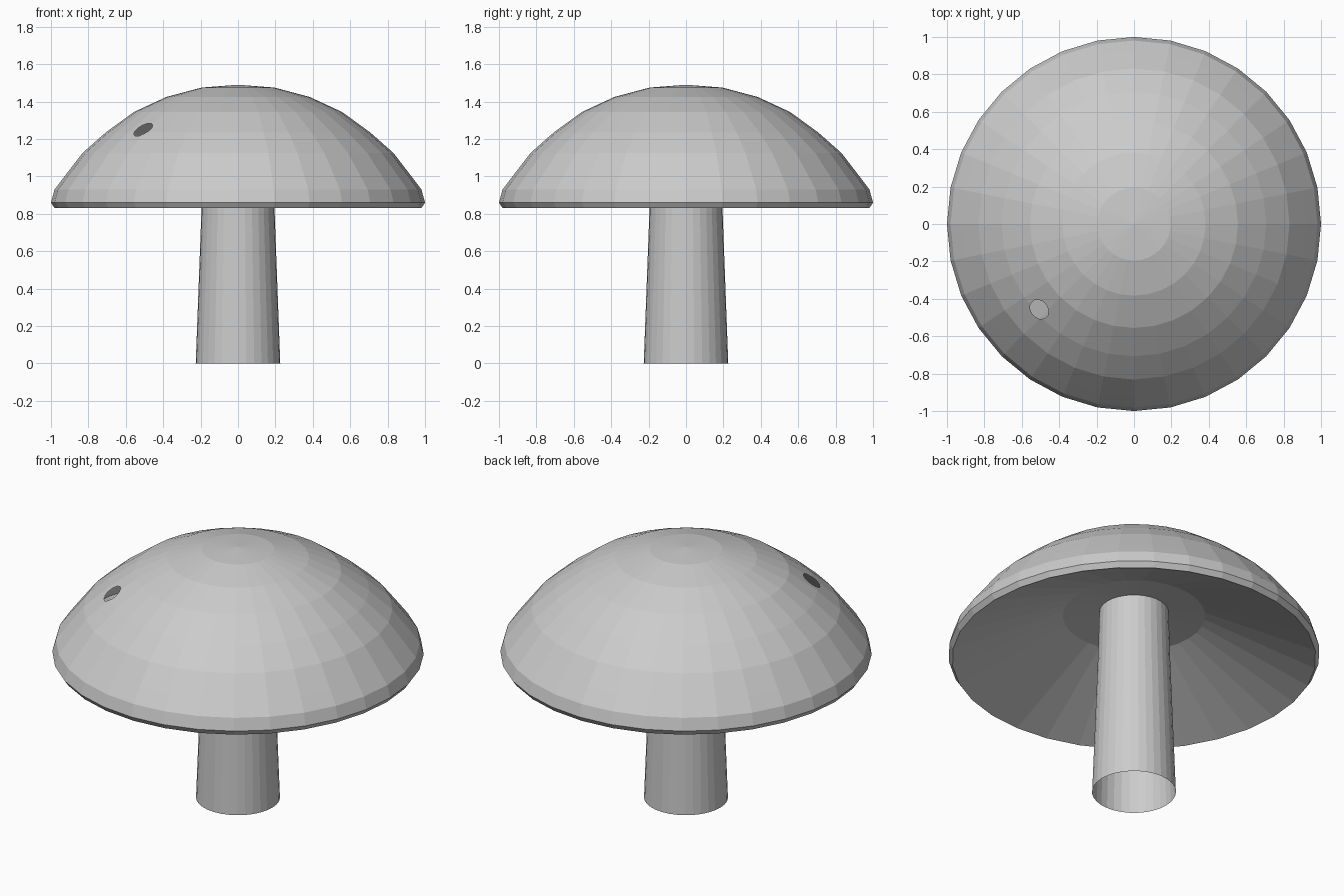
import bpy, bmesh, math
from mathutils import Vector

if "Cube" in bpy.data.objects:
    bpy.data.objects.remove(bpy.data.objects["Cube"])

SEG = 32
grey = bpy.data.materials.new("plain grey")
grey.diffuse_color = (0.6, 0.6, 0.6, 1)
grey.use_nodes = True
grey.node_tree.nodes["Principled BSDF"].inputs["Base Color"].default_value = grey.diffuse_color


def lathe(profile):
    """Spin (radius, z) points, listed outer side first, into an open flat-faced shell."""
    bm = bmesh.new()
    rings = []
    for r, z in profile:
        if r == 0:
            rings.append([bm.verts.new((0, 0, z))] * SEG)
        else:
            rings.append([bm.verts.new((r * math.cos(i * math.tau / SEG),
                                        r * math.sin(i * math.tau / SEG), z))
                          for i in range(SEG)])
    for a, b in zip(rings, rings[1:]):
        for i in range(SEG):
            j = (i + 1) % SEG
            corners = [a[i], b[i], b[j], a[j]]
            bm.faces.new(list(dict.fromkeys(corners)))
    bm.normal_update()
    return bm


def cut_hole(bm, centre, normal, radius, sides=12):
    """Cut a round opening through the faces around centre."""
    n = normal.normalized()
    u = n.orthogonal().normalized()
    w = n.cross(u)
    dirs = [u * math.cos(k * math.tau / sides) + w * math.sin(k * math.tau / sides)
            for k in range(sides)]

    def near(f):
        return f.normal.dot(n) > 0.5 and (f.calc_center_median() - centre).length < 0.25

    for d in dirs:
        faces = [f for f in bm.faces if near(f)]
        geom = set(faces)
        for f in faces:
            geom.update(f.edges)
            geom.update(f.verts)
        bmesh.ops.bisect_plane(bm, geom=list(geom), dist=1e-5,
                               plane_co=centre + d * radius, plane_no=d)
        bm.normal_update()
    inside = [f for f in bm.faces if near(f) and
              all((f.calc_center_median() - centre).dot(d) < radius for d in dirs)]
    bmesh.ops.delete(bm, geom=inside, context='FACES')


def finish(bm, name):
    mesh = bpy.data.meshes.new(name)
    bm.to_mesh(mesh)
    bm.free()
    mesh.materials.append(grey)
    obj = bpy.data.objects.new(name, mesh)
    bpy.context.collection.objects.link(obj)
    return obj


# Cap: dome, short rim, hollow underside reaching the stem
heights = [1.49, 1.475, 1.425, 1.345, 1.235, 1.125, 1.005, 0.93, 0.86]
dome = [(math.sin(k * math.pi / 16), z) for k, z in enumerate(heights)]
cap = lathe(dome + [(0.98, 0.83), (0.383, 1.095), (0.187, 1.117)])

# Small round hole in the front left of the cap
a = math.radians(222)
cut_hole(cap, Vector((0.684 * math.cos(a), 0.684 * math.sin(a), 1.253)),
         Vector((0.58 * math.cos(a), 0.58 * math.sin(a), 0.81)), 0.055)
finish(cap, "mushroom_cap")

# Stem: tapered tube, open at the bottom
finish(lathe([(0.187, 1.117), (0.195, 0.83), (0.226, 0.0)]), "stem")
